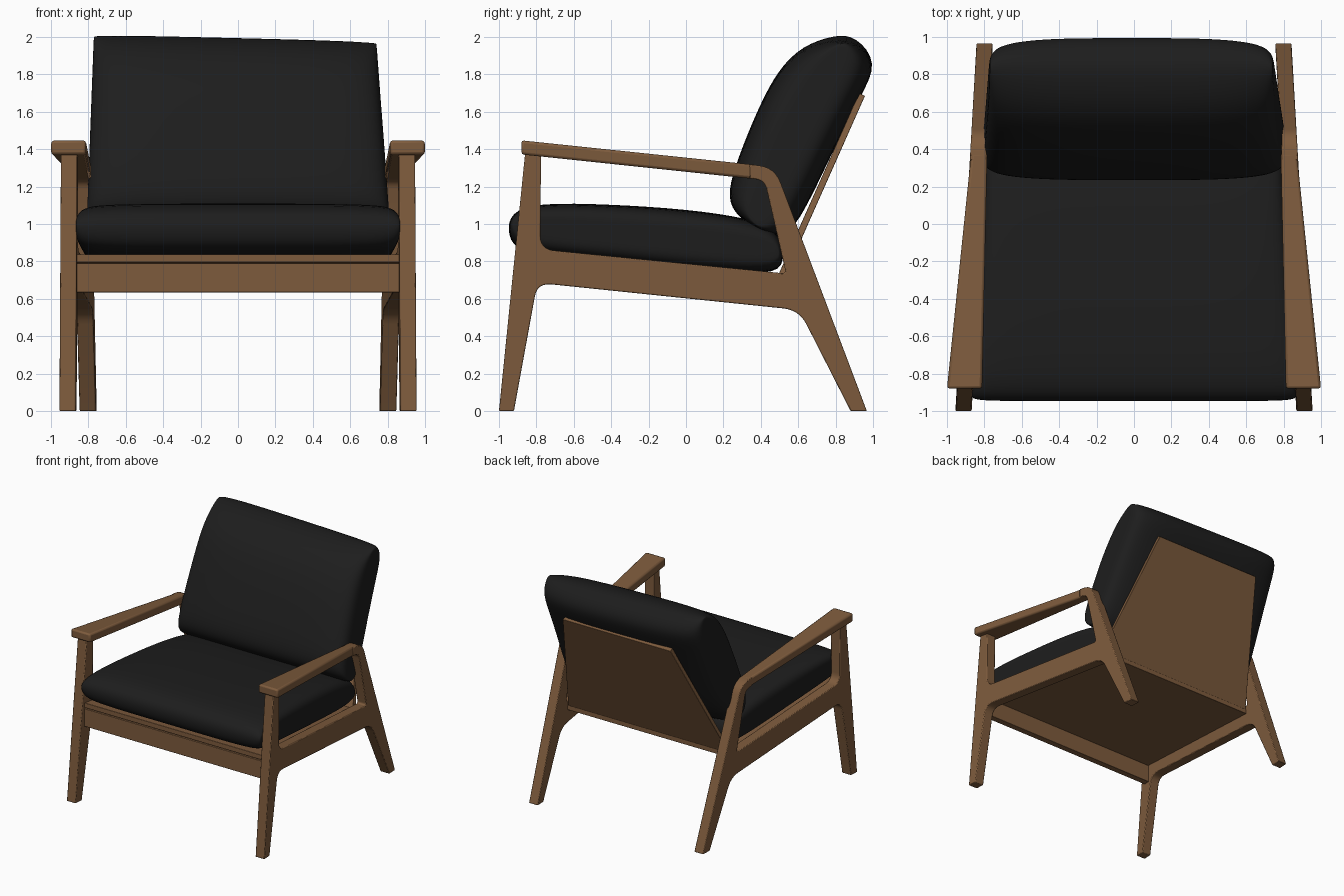
import bpy, bmesh, math
from mathutils import Vector

if "Cube" in bpy.data.objects:
    bpy.data.objects.remove(bpy.data.objects["Cube"])


def material(name, col):
    m = bpy.data.materials.new(name)
    m.diffuse_color = (*col, 1)
    m.use_nodes = True
    m.node_tree.nodes["Principled BSDF"].inputs["Base Color"].default_value = m.diffuse_color
    return m


WOOD = material("brown wood", (0.208, 0.105, 0.046))
FABRIC = material("black fabric", (0.0125, 0.0125, 0.0125))


def inner(y, z=0):          # inside face of the splayed side frames
    return 0.868 - 0.0575 * (y + 1)


def outer(y, z=0):
    return inner(y) + 0.087


def rounded(pts):
    """Replace each (y, z, r) corner by a small curved fillet."""
    out = []
    for i, p in enumerate(pts):
        c = Vector(p[:2])
        if len(p) == 2:
            out.append(c)
            continue
        a = c + (Vector(pts[i - 1][:2]) - c).normalized() * p[2]
        b = c + (Vector(pts[(i + 1) % len(pts)][:2]) - c).normalized() * p[2]
        for k in range(7):
            t = k / 6
            out.append(a * (1 - t) ** 2 + c * 2 * t * (1 - t) + b * t * t)
    return out


def finish(name, bm, mat):
    bmesh.ops.recalc_face_normals(bm, faces=bm.faces)
    me = bpy.data.meshes.new(name)
    bm.to_mesh(me)
    bm.free()
    me.materials.append(mat)
    ob = bpy.data.objects.new(name, me)
    bpy.context.collection.objects.link(ob)
    return ob


def smooth(ob, angle):
    bpy.ops.object.select_all(action='DESELECT')
    ob.select_set(True)
    bpy.context.view_layer.objects.active = ob
    bpy.ops.object.shade_smooth_by_angle(angle=math.radians(angle))


def prism(name, pts, x_out, x_in, bevel=0.006, mirror=False):
    """Side profile (y, z) spanning between two x functions."""
    bm = bmesh.new()
    pts = rounded(pts)
    rings = [[bm.verts.new((f(y, z), y, z)) for y, z in pts] for f in (x_out, x_in)]
    for r in rings:
        bm.faces.new(r)
    for i in range(len(pts)):
        j = (i + 1) % len(pts)
        bm.faces.new((rings[0][i], rings[0][j], rings[1][j], rings[1][i]))
    ob = finish(name, bm, WOOD)
    b = ob.modifiers.new("bevel", 'BEVEL')
    b.width, b.segments, b.limit_method = bevel, 2, 'ANGLE'
    b.angle_limit = math.radians(40)
    if mirror:
        ob.modifiers.new("mirror", 'MIRROR')
    smooth(ob, 35)
    return ob


def cushion(name, pts, axis, half, half_width, tweak):
    """Loft a side profile across x, thinning it towards both ends.
    half lists (fraction of half width, thickness) from the end inwards."""
    bm = bmesh.new()
    pts = [Vector(p) for p in pts]
    c = sum(pts, Vector((0, 0))) / len(pts)
    u = Vector(axis).normalized()
    n = Vector((-u.y, u.x))
    sections = [(-t, s) for t, s in half] + half[::-1]
    rings = []
    for t, s in sections:
        ring = []
        for p in pts:
            d = p - c
            q = c + u * d.dot(u) * (1 - (1 - s) * 0.06) + n * d.dot(n) * s
            x = t * half_width(*q)
            dx, dz = tweak(x, q.y)
            ring.append(bm.verts.new((x + dx, q.x, q.y + dz)))
        rings.append(ring)
    for a, b in zip(rings, rings[1:]):
        for i in range(len(pts)):
            j = (i + 1) % len(pts)
            bm.faces.new((a[i], a[j], b[j], b[i]))
    bm.faces.new(rings[0])
    bm.faces.new(rings[-1])
    ob = finish(name, bm, FABRIC)
    m = ob.modifiers.new("subdivision", 'SUBSURF')
    m.levels = m.render_levels = 2
    smooth(ob, 180)
    return ob


# Side frames: front leg, side rail, back leg and bend into the arm
prism("side_frame", [
    (-1, 0), (-0.92, 0), (-0.795, 0.685, 0.075), (0.605, 0.54, 0.085),
    (0.88, 0), (0.967, 0), (0.475, 1.304, 0.09), (0.34, 1.318),
    (0.34, 1.243), (0.42, 1.235, 0.05), (0.535, 0.735, 0.025),
    (-0.78, 0.865, 0.075), (-0.775, 1.372), (-0.86, 1.38)],
    outer, inner, mirror=True)

# Armrests, wider towards the front
prism("armrest", [(-0.88, 1.372), (-0.88, 1.447), (0.38, 1.315), (0.38, 1.239)],
      lambda y, z: 1.0 - 0.103 * (y + 0.88),
      lambda y, z: 0.812 - 0.0215 * (y + 0.88), 0.014, True)

# Front rail
prism("front_rail", [(-0.89, 0.635), (-0.89, 0.79), (-0.835, 0.79), (-0.835, 0.635)],
      lambda y, z: 0.87, lambda y, z: -0.87, 0.003)

# Seat board between the side rails
prism("seat_board", [(-0.885, 0.796), (-0.885, 0.838), (0.52, 0.70), (0.52, 0.66)],
      lambda y, z: inner(y) + 0.004, lambda y, z: -inner(y) - 0.004, 0.003)

# Tapered back panel
prism("back_panel", [(0.925, 1.70), (0.957, 1.685), (0.511, 0.68), (0.479, 0.695)],
      lambda y, z: 0.775 - 0.258 * (z - 0.70),
      lambda y, z: -0.775 + 0.258 * (z - 0.70), 0.003)

# Seat cushion
cushion("seat_cushion", [
    (-0.955, 0.96), (-0.94, 1.06), (-0.8, 1.115), (-0.4, 1.105), (0, 1.08),
    (0.35, 1.03), (0.505, 0.96), (0.525, 0.83), (0.505, 0.73), (0.2, 0.737),
    (-0.3, 0.79), (-0.8, 0.838), (-0.92, 0.87)],
    (1, -0.1),
    [(1.0, 0.3), (1.0, 0.55), (0.97, 0.82), (0.88, 0.95), (0.6, 1), (0.25, 1)],
    lambda y, z: inner(y) + 0.004, lambda x, z: (0, 0))

# Back cushion, slightly slumped to one side
cushion("back_cushion", [
    (0.22, 1.17), (0.28, 1.36), (0.39, 1.63), (0.49, 1.83), (0.62, 1.96),
    (0.8, 2.015), (0.92, 2.0), (1.025, 1.87), (0.945, 1.72), (0.78, 1.38),
    (0.6, 0.99), (0.5, 0.925), (0.38, 0.965), (0.25, 1.06)],
    (0.41, 0.91),
    [(1.0, 0.22), (1.0, 0.46), (0.97, 0.7), (0.86, 0.88), (0.6, 0.98), (0.25, 1)],
    lambda y, z: 0.805 - 0.055 * (z - 1.1),
    lambda x, z: (-0.017 * (z - 1.1), (-0.025 * x - 0.012) if z > 1.7 else 0))
